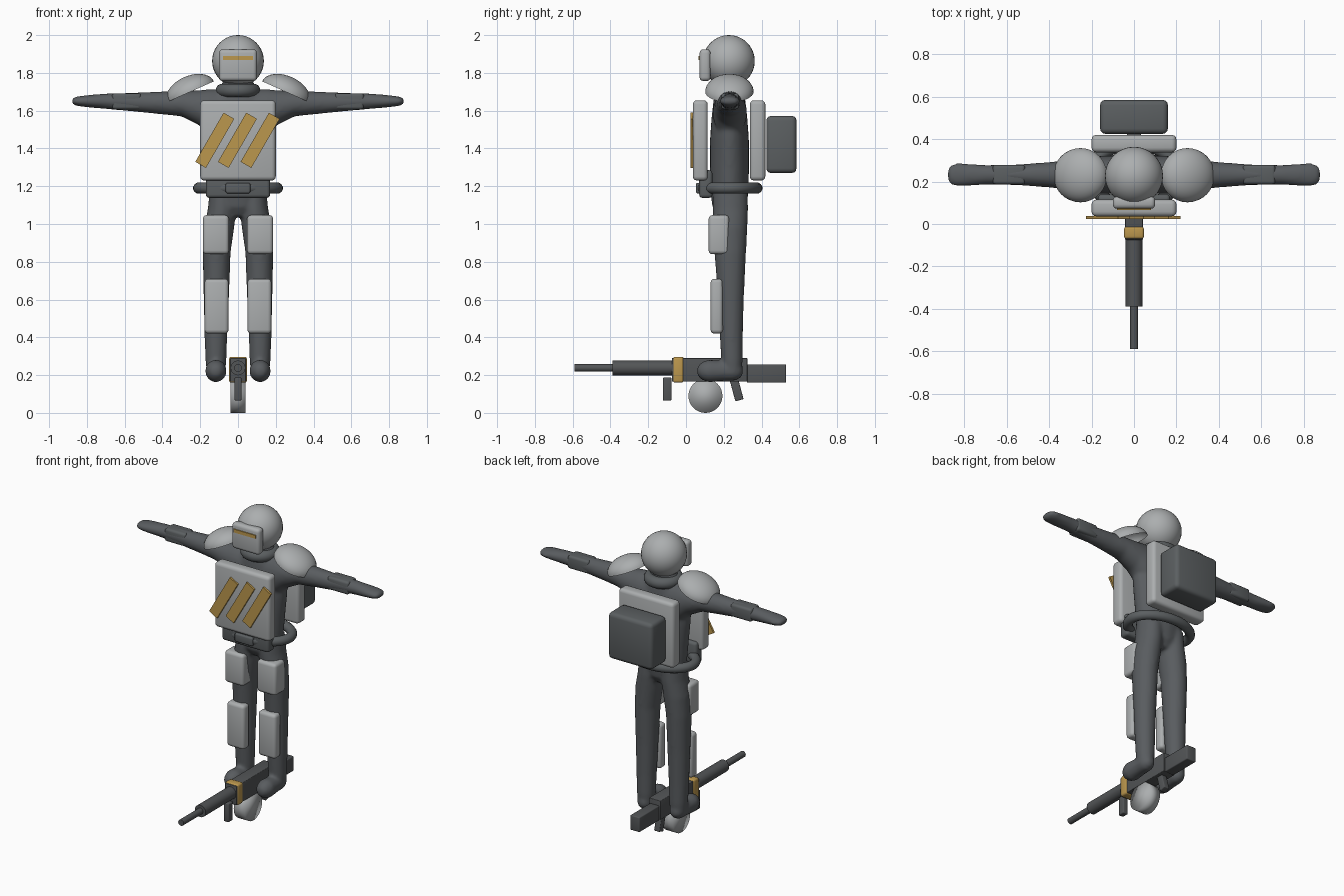
import bpy, bmesh, math
from mathutils import Matrix, Vector

if "Cube" in bpy.data.objects:
    bpy.data.objects.remove(bpy.data.objects["Cube"])


def material(name, rgb):
    m = bpy.data.materials.new(name)
    m.diffuse_color = (*rgb, 1)
    m.use_nodes = True
    m.node_tree.nodes["Principled BSDF"].inputs["Base Color"].default_value = m.diffuse_color
    return m


LIGHT = material("light_grey_armor", (0.41, 0.425, 0.43))
BODY = material("dark_suit", (0.10, 0.108, 0.116))
GEAR = material("dark_gear", (0.105, 0.115, 0.12))
GUN = material("gunmetal", (0.085, 0.09, 0.094))
GOLD = material("gold_trim", (0.50, 0.31, 0.075))


def finish(bm, name, mat, angle=35):
    bmesh.ops.recalc_face_normals(bm, faces=bm.faces)
    me = bpy.data.meshes.new(name)
    bm.to_mesh(me)
    bm.free()
    me.materials.append(mat)
    for p in me.polygons:
        p.use_smooth = True
    me.set_sharp_from_angle(angle=math.radians(angle))
    ob = bpy.data.objects.new(name, me)
    bpy.context.collection.objects.link(ob)
    return ob


def box(name, x, y, z, mat, bevel=0.0, rot=None):
    """Bevelled box from (min, max) ranges, optionally rotated about its centre."""
    bm = bmesh.new()
    size = (x[1] - x[0], y[1] - y[0], z[1] - z[0])
    bmesh.ops.create_cube(bm, size=1, matrix=Matrix.Diagonal((*size, 1)))
    if bevel:
        bmesh.ops.bevel(bm, geom=bm.edges[:], offset=bevel, segments=3,
                        profile=0.5, affect='EDGES')
    m = Matrix.Translation((sum(x) / 2, sum(y) / 2, sum(z) / 2))
    bm.transform(m @ rot if rot else m)
    return finish(bm, name, mat)


def cylinder(name, centre, r, length, axis, mat, bevel=0.0, angle=35):
    bm = bmesh.new()
    turn = Matrix.Rotation(math.pi / 2, 4, 'Y' if axis == 'X' else 'X')
    bmesh.ops.create_cone(bm, cap_ends=True, segments=32, radius1=r, radius2=r,
                          depth=length)
    if bevel:
        rims = [e for e in bm.edges if abs(e.verts[0].co.z - e.verts[1].co.z) < 1e-5]
        bmesh.ops.bevel(bm, geom=rims, offset=bevel, segments=2, profile=0.5,
                        affect='EDGES')
    bm.transform(Matrix.Translation(centre) @ turn)
    return finish(bm, name, mat, angle)


def ring(name, centre, ax, ay, r, mat):
    """Oval tube lying flat."""
    bm = bmesh.new()
    n, k = 48, 12
    rows = []
    for i in range(n):
        t = math.tau * i / n
        row = []
        for j in range(k):
            p = math.tau * (j + 0.5) / k
            d = r * math.cos(p)
            row.append(bm.verts.new((centre[0] + (ax + d) * math.cos(t),
                                     centre[1] + (ay + d) * math.sin(t),
                                     centre[2] + r * math.sin(p))))
        rows.append(row)
    for i in range(n):
        a, b = rows[i], rows[(i + 1) % n]
        for j in range(k):
            bm.faces.new((a[j], b[j], b[(j + 1) % k], a[(j + 1) % k]))
    return finish(bm, name, mat)


def loft(bm, sections, u, v, n=24):
    """Closed tube through (centre, radius along u, radius along v)."""
    u, v = Vector(u), Vector(v)
    rows = []
    for c, a, b in sections:
        rows.append([bm.verts.new(Vector(c) + u * a * math.cos(math.tau * i / n)
                                  + v * b * math.sin(math.tau * i / n))
                     for i in range(n)])
    for p, q in zip(rows, rows[1:]):
        for i in range(n):
            j = (i + 1) % n
            bm.faces.new((p[i], p[j], q[j], q[i]))
    bm.faces.new(rows[0])
    bm.faces.new(rows[-1])


X, Y, Z = (1, 0, 0), (0, 1, 0), (0, 0, 1)

# Body: torso, arms, legs and feet lofted, then fused into one soft surface
bm = bmesh.new()
torso = [(1.04, .06, .06), (1.09, .13, .09), (1.16, .152, .1), (1.3, .165, .104),
         (1.45, .182, .103), (1.56, .19, .095), (1.65, .17, .085),
         (1.71, .11, .075), (1.76, .075, .07), (1.84, .065, .065)]
loft(bm, [((0, .23, z), a, b) for z, a, b in torso], X, Y)
arm = [(.04, 1.575, .09, .13), (.15, 1.59, .09, .125), (.205, 1.615, .083, .093),
       (.3, 1.637, .072, .067), (.4, 1.641, .06, .061), (.55, 1.645, .049, .05),
       (.7, 1.65, .046, .041), (.78, 1.65, .053, .034), (.84, 1.65, .055, .027),
       (.868, 1.65, .044, .021), (.879, 1.65, .025, .012)]
leg = [(1.18, .08, .235, .07, .092), (1.08, .085, .235, .075, .094),
       (.98, .1, .235, .08, .09), (.85, .113, .234, .074, .084),
       (.6, .115, .238, .067, .068), (.4, .117, .24, .06, .061),
       (.28, .117, .243, .056, .057), (.22, .117, .245, .05, .05)]
foot = [(.302, .015), (.29, .036), (.26, .052), (.2, .053), (.12, .06),
        (.085, .048), (.066, .03), (.058, .012)]
for s in (-1, 1):
    loft(bm, [((s * x, .232, z), a, b) for x, z, a, b in arm], Y, Z)
    loft(bm, [((s * x, y, z), a, b) for z, x, y, a, b in leg], X, Y)
    loft(bm, [((s * .117, y, .222), r * .95, r) for y, r in foot], X, Z)
body = finish(bm, "body_suit", BODY, 180)
fuse = body.modifiers.new("fuse", 'REMESH')
fuse.mode = 'VOXEL'
fuse.voxel_size = 0.011
fuse.use_smooth_shade = True
soft = body.modifiers.new("soften", 'SMOOTH')
soft.factor = 0.5
soft.iterations = 6

# Helmet, visor and collar
bm = bmesh.new()
bmesh.ops.create_uvsphere(bm, u_segments=32, v_segments=20, radius=.137,
                          matrix=Matrix.Translation((0, .227, 1.863)))
finish(bm, "helmet", LIGHT)
box("face_plate", (-.1, .1), (.072, .13), (1.757, 1.925), LIGHT, .02)
box("visor_slit", (-.08, .08), (.066, .075), (1.868, 1.89), GOLD)
ring("collar", (0, .23, 1.707), .083, .083, .036, GEAR)

# Torso armour, stripes and backpack
box("chest_plate", (-.2, .2), (.036, .115), (1.23, 1.655), LIGHT, .022)
box("back_plate", (-.2, .2), (.338, .42), (1.23, 1.655), LIGHT, .022)
box("backpack", (-.16, .16), (.425, .585), (1.27, 1.572), GEAR, .025)
for i in (-1, 0, 1):
    x = i * .12 - .003
    box("chest_stripe", (x - .0325, x + .0325), (.024, .038), (1.293, 1.593),
        GOLD, rot=Matrix.Rotation(math.radians(30), 4, 'Y'))

# Belt
ring("belt", (0, .23, 1.19), .208, .145, .03, GEAR)
box("abdomen_plate", (-.17, .17), (.07, .14), (1.138, 1.285), GEAR, .018)
box("buckle", (-.065, .065), (.052, .1), (1.162, 1.218), GEAR, .01)

for s in (-1, 1):
    # Shoulder pads: open flattened domes tilted outward
    bm = bmesh.new()
    bmesh.ops.create_uvsphere(bm, u_segments=32, v_segments=20, radius=1)
    bmesh.ops.delete(bm, geom=[v for v in bm.verts if v.co.z < -1e-4],
                     context='VERTS')
    bm.transform(Matrix.Translation((s * .252, .23, 1.70))
                 @ Matrix.Rotation(s * math.radians(24), 4, 'Y')
                 @ Matrix.Diagonal((.136, .128, .084, 1)))
    finish(bm, "shoulder_pad", LIGHT)

    # Limb armour
    def side(a, b):
        return tuple(sorted((s * a, s * b)))
    box("bracer", side(.513, .667), (.187, .279), (1.607, 1.692), GEAR, .015)
    box("thigh_plate", side(.048, .186), (.12, .228), (.84, 1.047), LIGHT, .02)
    box("shin_plate", side(.05, .177), (.13, .195), (.42, .71), LIGHT, .02)

# Rifle standing between the feet
box("receiver", (-.042, .042), (-.075, .325), (.165, .29), GUN, .004)
box("stock", (-.034, .034), (.322, .53), (.16, .257), GUN, .006)
box("receiver_band", (-.047, .047), (-.07, -.012), (.16, .297), GOLD, .012)
cylinder("barrel_shroud", (0, -.23, .238), .039, .32, 'Y', GUN)
cylinder("barrel", (0, -.485, .238), .02, .21, 'Y', GUN)
box("front_grip", (-.018, .018), (-.123, -.077), (.065, .187), GUN, .006)
box("rear_grip", (-.02, .02), (.245, .29), (.065, .185), GUN, .005,
    Matrix.Rotation(math.radians(15), 4, 'X'))
cylinder("drum_magazine", (0, .103, .09), .09, .08, 'X', LIGHT, angle=180)
